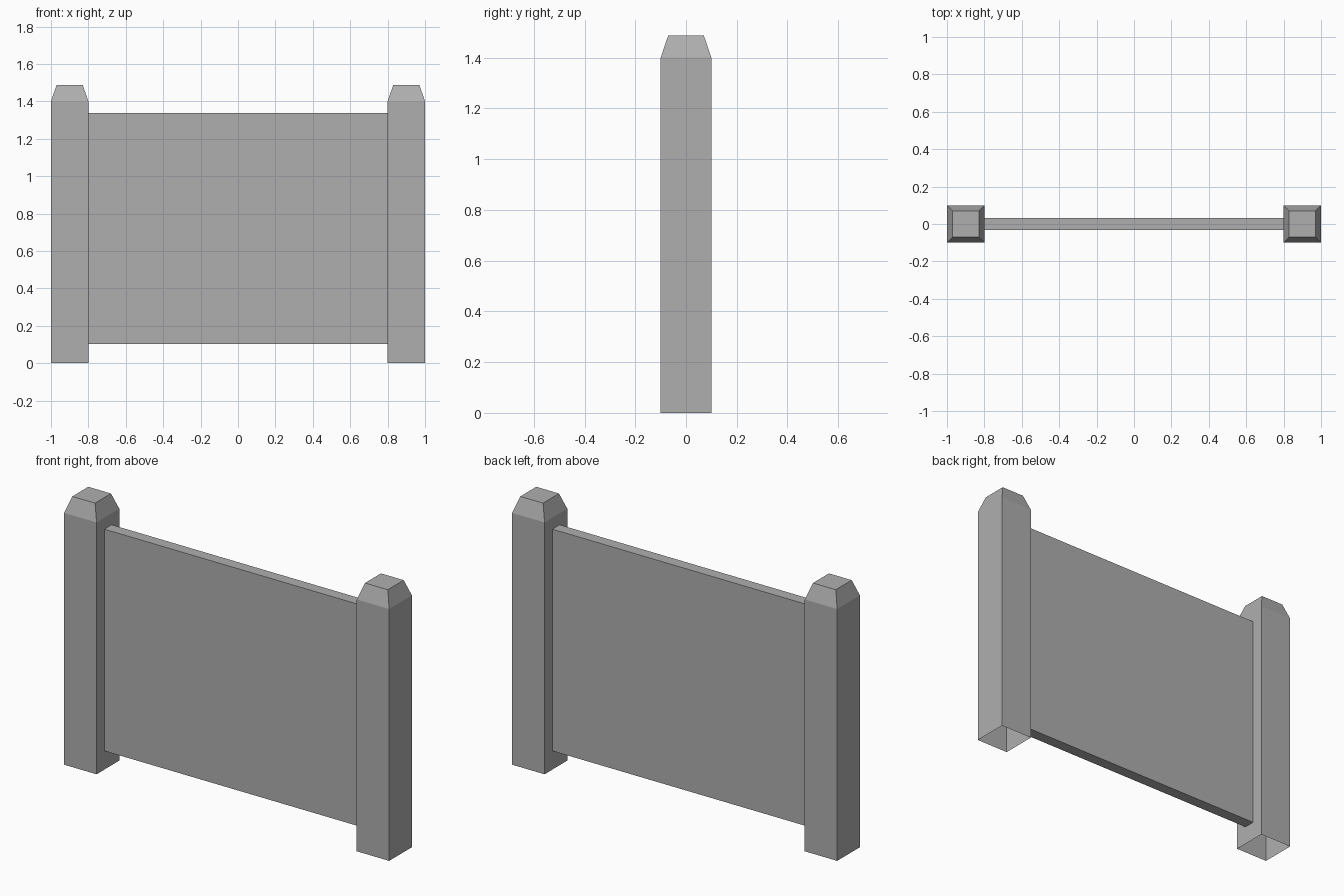
import bpy
import bmesh

if "Cube" in bpy.data.objects:
    bpy.data.objects.remove(bpy.data.objects["Cube"])

# Dark grey shared by all parts
grey = bpy.data.materials.new("dark_grey")
grey.diffuse_color = (0.43, 0.43, 0.43, 1)
grey.use_nodes = True
grey.node_tree.nodes["Principled BSDF"].inputs["Base Color"].default_value = grey.diffuse_color


def make_object(name, bm):
    bmesh.ops.recalc_face_normals(bm, faces=bm.faces[:])
    mesh = bpy.data.meshes.new(name)
    bm.to_mesh(mesh)
    bm.free()
    mesh.materials.append(grey)
    obj = bpy.data.objects.new(name, mesh)
    bpy.context.collection.objects.link(obj)
    return obj


def square_post(name, x, sections):
    """Loft square sections (half width, z), closed on top and open underneath."""
    bm = bmesh.new()
    rings = [[bm.verts.new((sx * h, sy * h, z))
              for sx, sy in ((-1, -1), (1, -1), (1, 1), (-1, 1))]
             for h, z in sections]
    for low, high in zip(rings, rings[1:]):
        for i in range(4):
            j = (i + 1) % 4
            bm.faces.new((low[i], low[j], high[j], high[i]))
    bm.faces.new(rings[-1])
    obj = make_object(name, bm)
    obj.location.x = x
    return obj


# Two posts with chamfered tops
for side, x in (("left", -0.9), ("right", 0.9)):
    square_post(side + "_post", x, [(0.1, 0), (0.1, 1.4), (0.07, 1.488)])

# Thin panel spanning the gap between the posts
bottom, top = 0.104, 1.337
bm = bmesh.new()
bmesh.ops.create_cube(bm, size=1)
bmesh.ops.scale(bm, verts=bm.verts[:], vec=(1.6, 0.064, top - bottom))
bmesh.ops.translate(bm, verts=bm.verts[:], vec=(0, 0, (top + bottom) / 2))
make_object("fence_panel", bm)
